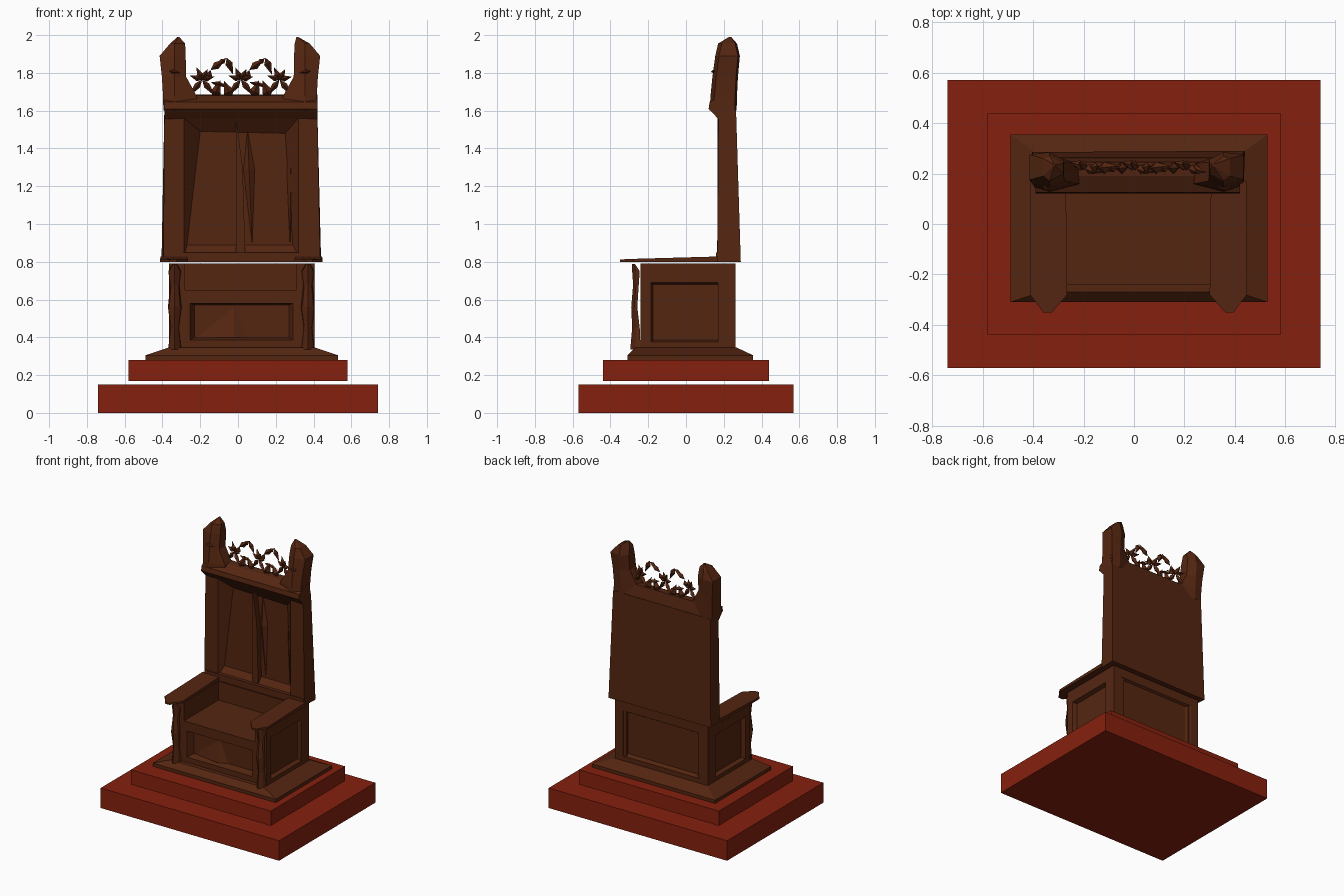
import bpy
from math import atan2
from mathutils import Vector

cube = bpy.data.objects.get("Cube")
if cube:
    bpy.data.objects.remove(cube, do_unlink=True)


def material(name, rgb):
    mat = bpy.data.materials.new(name)
    mat.use_nodes = True
    mat.diffuse_color = (*rgb, 1)
    bsdf = next(n for n in mat.node_tree.nodes if n.type == "BSDF_PRINCIPLED")
    bsdf.inputs["Base Color"].default_value = (*rgb, 1)
    bsdf.inputs["Roughness"].default_value = 0.8
    return mat


WOOD = material("dark brown wood", (0.09, 0.019, 0.0055))
RED = material("deep red", (0.235, 0.0145, 0.004))


def make(name, verts, faces, mat=WOOD):
    mesh = bpy.data.meshes.new(name)
    mesh.from_pydata(verts, [], faces)
    mesh.materials.append(mat)
    obj = bpy.data.objects.new(name, mesh)
    bpy.context.collection.objects.link(obj)
    # consistent outward faces
    import bmesh
    bm = bmesh.new()
    bm.from_mesh(mesh)
    bmesh.ops.recalc_face_normals(bm, faces=bm.faces)
    bm.to_mesh(mesh)
    bm.free()
    return obj


def loft(name, rings, mat=WOOD):
    """Skin equal-length rings of points and cap both ends."""
    n = len(rings[0])
    verts = [p for ring in rings for p in ring]
    faces = [tuple(range(n)), tuple(range(len(verts) - n, len(verts)))]
    for r in range(len(rings) - 1):
        for i in range(n):
            j = (i + 1) % n
            faces.append((r * n + i, r * n + j, (r + 1) * n + j, (r + 1) * n + i))
    return make(name, verts, faces, mat)


def rect(axis, at, a0, a1, b0, b1):
    """Rectangle across the given axis."""
    pts = []
    for a, b in ((a0, b0), (a1, b0), (a1, b1), (a0, b1)):
        p = [a, b]
        p.insert("xyz".index(axis), at)
        pts.append(tuple(p))
    return pts


def box(name, x0, x1, y0, y1, z0, z1, mat=WOOD):
    return loft(name, [rect("z", z, x0, x1, y0, y1) for z in (z0, z1)], mat)


def panel(name, axis, back, front, sunk, outer, opening, inner):
    """Board with a bevelled sunken field on its front side."""
    return loft(name, [rect(axis, back, *outer), rect(axis, front, *outer),
                       rect(axis, front, *opening), rect(axis, sunk, *inner)])


def shard(name, start, end, width, depth):
    """Pointed four-sided blade, widest a third of the way along."""
    a, b = Vector(start), Vector(end)
    d = (b - a).normalized()
    side = d.cross(Vector((0, 1, 0))).normalized() * width
    out = Vector((0, depth, 0))
    mid = a.lerp(b, 0.35)
    verts = [a, b, mid + side, mid + out, mid - side, mid - out]
    faces = []
    for i in range(4):
        p, q = 2 + i, 2 + (i + 1) % 4
        faces += [(0, p, q), (1, q, p)]
    return make(name, verts, faces)


# Stepped platform
box("lower_step", -0.74, 0.74, -0.57, 0.57, 0, 0.15, RED)
box("upper_step", -0.58, 0.58, -0.44, 0.44, 0.17, 0.28, RED)

# Sloping plinth
loft("plinth", [rect("z", 0.28, -0.49, 0.53, -0.31, 0.355),
                rect("z", 0.305, -0.49, 0.53, -0.31, 0.355),
                rect("z", 0.345, -0.37, 0.41, -0.27, 0.27)])

# Seat box
panel("seat_front", "y", -0.15, -0.24, -0.19, (-0.33, 0.37, 0.33, 0.65),
      (-0.255, 0.29, 0.385, 0.58), (-0.23, 0.27, 0.40, 0.57))
panel("right_side", "x", -0.28, -0.365, -0.335, (-0.24, 0.26, 0.33, 0.79),
      (-0.185, 0.21, 0.375, 0.69), (-0.175, 0.20, 0.385, 0.68))
panel("left_side", "x", 0.31, 0.405, 0.375, (-0.24, 0.26, 0.33, 0.79),
      (-0.185, 0.21, 0.375, 0.69), (-0.175, 0.20, 0.385, 0.68))
panel("seat_rear", "y", 0.17, 0.262, 0.245, (-0.365, 0.405, 0.33, 0.79),
      (-0.30, 0.34, 0.38, 0.72), (-0.26, 0.32, 0.40, 0.71))
box("seat", -0.30, 0.33, -0.235, 0.20, 0.58, 0.65)

# Faceted fold in the front panel
make("front_fold", [(-0.23, -0.188, 0.40), (0.06, -0.188, 0.40), (-0.02, -0.188, 0.57),
                    (-0.02, -0.222, 0.40)],
     [(0, 1, 2), (0, 3, 1), (1, 3, 2), (2, 3, 0)])

# Carved front posts
for name, x in (("right_front_post", -0.335), ("left_front_post", 0.37)):
    rings = []
    for z, w, y0, y1 in ((0.335, 0.035, -0.295, -0.24), (0.45, 0.022, -0.285, -0.245),
                         (0.56, 0.036, -0.29, -0.258), (0.68, 0.024, -0.28, -0.25),
                         (0.75, 0.034, -0.285, -0.245), (0.788, 0.012, -0.285, -0.27)):
        rings.append([(x - w, y1, z), (x - w * 0.8, (y0 + y1) / 2, z), (x, y0, z),
                      (x + w * 0.8, (y0 + y1) / 2, z), (x + w, y1, z)])
    loft(name, rings)

# Armrests with pointed ends
for name, x, s in (("right_armrest", -0.34, 1), ("left_armrest", 0.375, -1)):
    plan = [(-0.07, 0.17), (-0.072, -0.28), (-0.02, -0.35), (0.015, -0.35),
            (0.075, -0.28), (0.07, 0.17)]
    loft(name, [[(x + s * a, b, 0.80) for a, b in plan],
                [(x + s * a, b, 0.828 + min(0, b * 0.045)) for a, b in plan]])

# Tall backrest with a deep bevelled field
loft("backrest", [
    [(-0.405, 0.285, 0.80), (0.44, 0.29, 0.80), (0.42, 0.265, 1.60), (-0.39, 0.265, 1.60)],
    [(-0.395, 0.165, 0.80), (0.435, 0.165, 0.80), (0.42, 0.172, 1.60), (-0.39, 0.172, 1.60)],
    rect("y", 0.168, -0.285, 0.32, 0.83, 1.56),
    [(-0.27, 0.225, 0.89), (0.29, 0.225, 0.89), (0.25, 0.23, 1.48), (-0.20, 0.23, 1.49)]])
box("backrest_sill", -0.39, 0.43, 0.16, 0.21, 0.80, 0.85)

# Centre bar and chipped ridges of the field
loft("centre_bar", [rect("z", 0.85, -0.01, 0.038, 0.185, 0.23),
                    rect("z", 1.30, -0.01, 0.025, 0.185, 0.23),
                    rect("z", 1.53, -0.012, -0.006, 0.185, 0.23)])
shard("field_ridge", (0.05, 0.225, 1.50), (0.075, 0.225, 0.89), 0.03, 0.025)
shard("field_side_ridge", (0.28, 0.222, 1.50), (0.275, 0.222, 0.88), 0.02, 0.02)

# Cornice
profile = [(0.172, 1.555), (0.12, 1.61), (0.125, 1.645), (0.19, 1.68), (0.245, 1.685),
           (0.265, 1.58)]
loft("cornice", [[(x, y, z) for y, z in profile] for x in (-0.39, 0.42)])

# Corner finials: pillar, flared collar and blunt point
for name, x, s, lean in (("right_finial", -0.335, 1, 0.02), ("left_finial", 0.355, -1, -0.045)):
    rings = []
    for z, out, inn, y0, y1 in ((1.60, 0.06, 0.13, 0.125, 0.268), (1.68, 0.062, 0.115, 0.13, 0.27),
                                (1.78, 0.068, 0.06, 0.14, 0.275), (1.89, 0.08, 0.058, 0.155, 0.285),
                                (1.955, 0.025, 0.055, 0.17, 0.27)):
        rings.append([(x - s * out, y0 + 0.02, z), (x, y0, z), (x + s * inn, y0 + 0.03, z),
                      (x + s * inn, y1 - 0.03, z), (x, y1, z), (x - s * out, y1 - 0.01, z)])
    tip = Vector((x - lean * -1, 0.235, 1.995))
    rings.append([tuple(tip + (Vector(p) - tip) * 0.12) for p in rings[-1]])
    loft(name, rings)
    # small carved notch block on the front
    shard(name + "_notch", (x - s * 0.03, 0.145, 1.81), (x + s * 0.03, 0.15, 1.80), 0.012, 0.015)

# Pierced cresting: spiky leaf rosettes along the base
for i, x in enumerate((-0.19, 0.015, 0.22)):
    centre = (x, 0.225, 1.765)
    for j, (dx, dz) in enumerate(((-0.07, -0.09), (0.07, -0.09), (-0.065, 0.02), (0.065, 0.015),
                                  (-0.03, 0.065), (0.03, 0.055))):
        shard(f"rosette_{i + 1}_leaf_{j + 1}", centre,
              (x + dx, 0.225 + 0.02 * (-1) ** j, 1.765 + dz), 0.017, 0.02)

# Low leaves and folded arches between the rosettes
for i, x in enumerate((-0.085, 0.12)):
    path = [(-0.075, 1.77), (-0.06, 1.815), (0.025, 1.88), (0.06, 1.79)]
    for j in range(3):
        (a, p), (b, q) = path[j], path[j + 1]
        shard(f"arch_{i + 1}_part_{j + 1}", (x + a, 0.22, p), (x + b, 0.23, q), 0.02, 0.022)
    shard(f"arch_{i + 1}_curl", (x + 0.02, 0.225, 1.875), (x - 0.025, 0.21, 1.84), 0.015, 0.015)
    for j, dx in enumerate((-0.045, 0.05)):
        shard(f"low_leaf_{i + 1}_{j + 1}", (x + dx, 0.225, 1.665), (x + dx * 0.2, 0.22, 1.76),
              0.028, 0.025)
    shard(f"link_leaf_{i + 1}", (x - 0.06, 0.225, 1.75), (x + 0.05, 0.23, 1.725), 0.014, 0.018)
